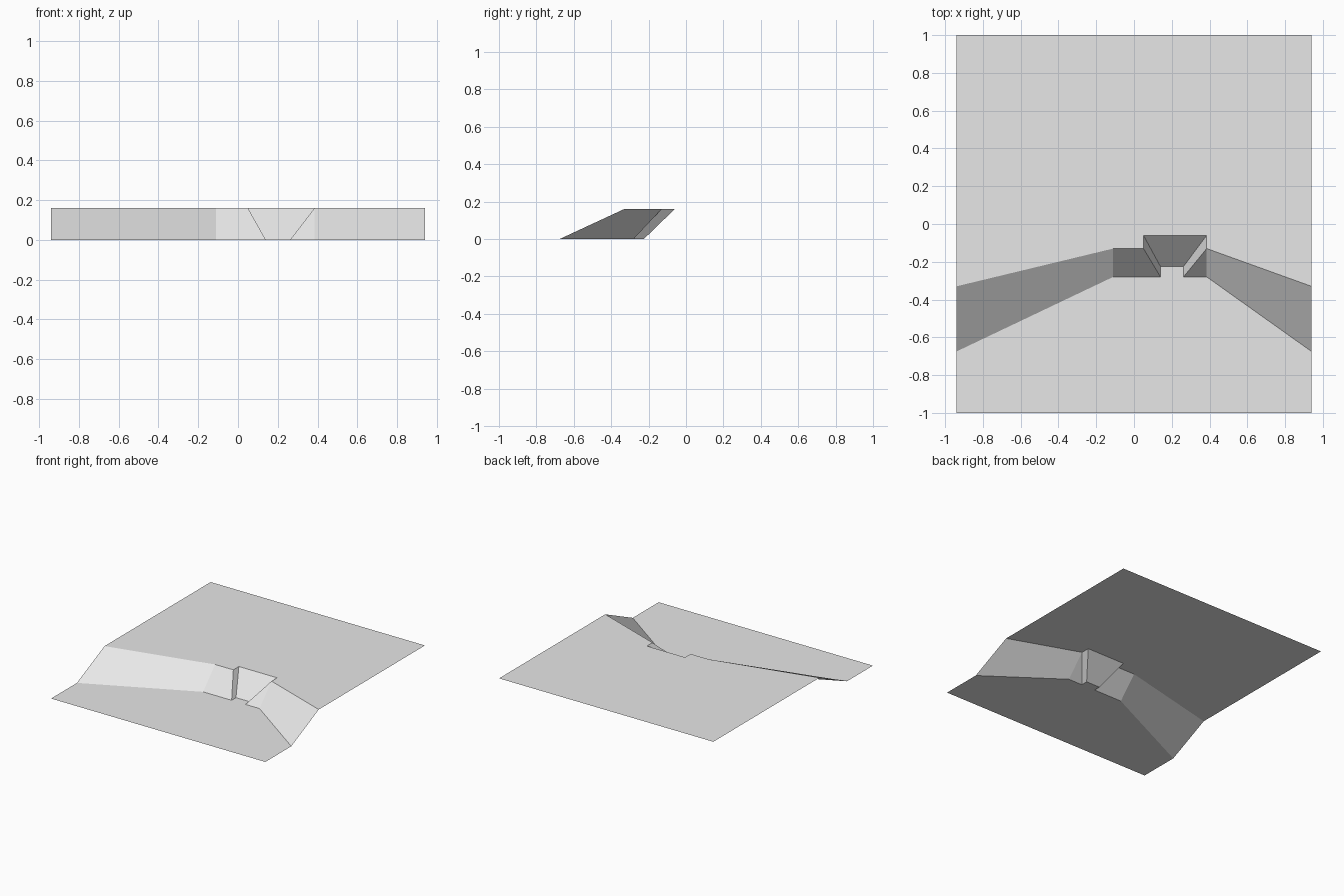
import bpy, bmesh

cube = bpy.data.objects.get("Cube")
if cube:
    bpy.data.objects.remove(cube, do_unlink=True)

HALF_W, HALF_L, HEIGHT = 0.94, 1.0, 0.16

# One plain grey for the whole sheet
grey = bpy.data.materials.new("light grey")
grey.use_nodes = True
colour = (0.8, 0.8, 0.8, 1)
grey.diffuse_color = colour
grey.node_tree.nodes["Principled BSDF"].inputs["Base Color"].default_value = colour

# Stations along the bank: (upper rim x, y), (lower rim x, y)
STATIONS = [
    ((-HALF_W, -0.33), (-HALF_W, -0.675)),
    ((-0.11, -0.13), (-0.11, -0.28)),
    ((0.05, -0.13), (0.14, -0.28)),
    ((0.05, -0.06), (0.14, -0.225)),
    ((0.385, -0.06), (0.262, -0.225)),
    ((0.385, -0.13), (0.262, -0.28)),
    ((0.385, -0.13), (0.385, -0.28)),
    ((HALF_W, -0.33), (HALF_W, -0.675)),
]


def build(name, polygons):
    """Make a flat-shaded object from lists of corner points."""
    bm = bmesh.new()
    for points in polygons:
        bm.faces.new([bm.verts.new(p) for p in points])
    bmesh.ops.remove_doubles(bm, verts=bm.verts, dist=0.0005)
    mesh = bpy.data.meshes.new(name)
    bm.to_mesh(mesh)
    bm.free()
    mesh.materials.append(grey)
    obj = bpy.data.objects.new(name, mesh)
    bpy.context.collection.objects.link(obj)
    return obj


upper = [(x, y, HEIGHT) for (x, y), _ in STATIONS]
lower = [(x, y, 0) for _, (x, y) in STATIONS]

# Raised ground behind the bank, low ground in front of it
build("upper_ground", [upper + [(HALF_W, HALF_L, HEIGHT), (-HALF_W, HALF_L, HEIGHT)]])
build("lower_ground", [lower[::-1] + [(-HALF_W, -HALF_L, 0), (HALF_W, -HALF_L, 0)]])

# Sloping bank with the stepped recess, one face per pair of stations
build("sloping_bank", [
    [lower[i], lower[i + 1], upper[i + 1], upper[i]] for i in range(len(STATIONS) - 1)
])
